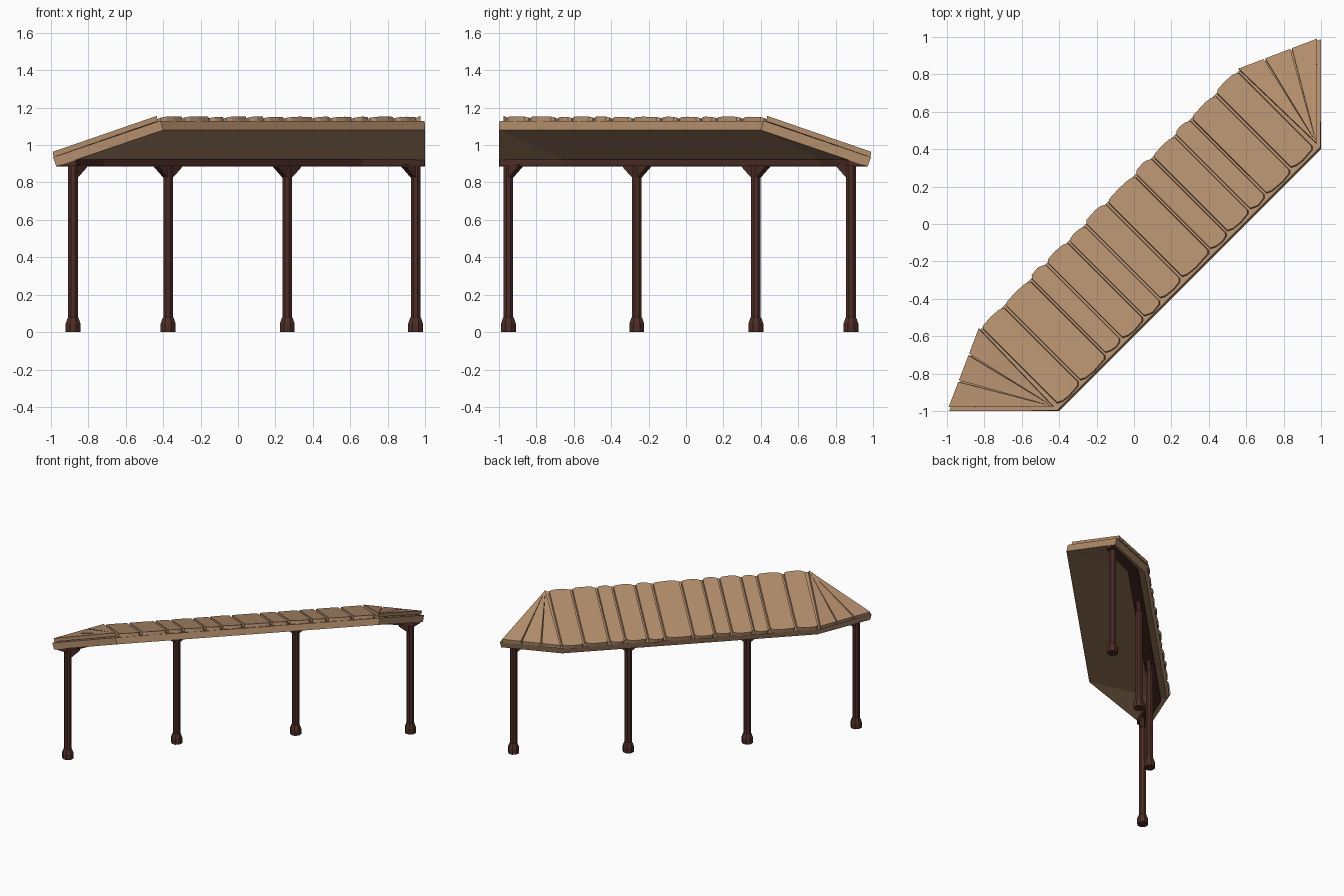
import bpy, bmesh, math, random
from mathutils import Vector

if "Cube" in bpy.data.objects:
    bpy.data.objects.remove(bpy.data.objects["Cube"])

random.seed(4)
S = math.sqrt(0.5)


def material(name, rgb):
    m = bpy.data.materials.new(name)
    m.diffuse_color = (*rgb, 1)
    m.use_nodes = True
    m.node_tree.nodes["Principled BSDF"].inputs["Base Color"].default_value = m.diffuse_color
    return m


WOOD = material("light_wood", (0.45, 0.27, 0.15))
DARK = material("dark_wood", (0.075, 0.027, 0.02))


# u runs along the diagonal roof, v runs from ridge to eave
def world(u, v, z):
    return Vector(((u - v) * S, (u + v) * S, z))


def uv(x, y):
    return (x + y) * S, (y - x) * S


def prism(name, bottom, top, mat, caps=None):
    """Solid between two matching rings of (u, v, z) points."""
    n = len(bottom)
    bm = bmesh.new()
    b = [bm.verts.new(world(*p)) for p in bottom]
    t = [bm.verts.new(world(*p)) for p in top]
    for cap in caps or [tuple(range(n))]:
        bm.faces.new([b[i] for i in reversed(cap)])
        bm.faces.new([t[i] for i in cap])
    for i in range(n):
        j = (i + 1) % n
        bm.faces.new((b[i], b[j], t[j], t[i]))
    bmesh.ops.recalc_face_normals(bm, faces=bm.faces)
    me = bpy.data.meshes.new(name)
    bm.to_mesh(me)
    bm.free()
    me.materials.append(mat)
    ob = bpy.data.objects.new(name, me)
    bpy.context.collection.objects.link(ob)
    return ob


def mirrored(half):
    return half + [(-u, v, z) for u, v, z in reversed(half)]


# Roof slab: sloped main panel with a hip triangle at each end
bottom = mirrored([(*uv(-0.40, -1), 1.08), (*uv(-0.972, -1), 0.885), (-0.965, 0.165, 0.885)])
top = mirrored([(*uv(-0.415, -0.998), 1.13), (*uv(-0.988, -1), 0.935), (-0.975, 0.182, 0.935)])
prism("roof_slab", bottom, top, WOOD, [(0, 1, 2), (0, 2, 3, 5), (3, 4, 5)])


def slab_z(v):
    return 1.13 - 0.328 * (v + 0.412)


# Roof planks of uneven width with clipped corners
cuts = [-0.975, -0.80, -0.60, -0.48, -0.315, -0.187, -0.025,
        0.19, 0.32, 0.49, 0.61, 0.80, 0.975]
for a, b in zip(cuts, cuts[1:]):
    a, b = a + 0.006, b - 0.006
    r0 = -0.40 + random.uniform(-0.005, 0.006)
    r1 = 0.186 + random.uniform(-0.006, 0.005)
    c = 0.014
    m = a + (b - a) * random.uniform(0.35, 0.65)
    ring = [(a, r0 + c), (a + 2 * c, r0), (m, r0 - 0.006), (b - c, r0), (b, r0 + c),
            (b, r1 - c), (b - 2 * c, r1), (m, r1 + 0.004), (a + c, r1), (a, r1 - c)]
    mid = (a + b) / 2
    prism("roof_plank", [(u, v, slab_z(v) - 0.002) for u, v in ring],
          [(mid + (u - mid) * 0.96, v + 0.006, slab_z(v) + 0.025) for u, v in ring], WOOD)

# Fan of wedge planks on each hip
apex = Vector((*uv(-0.43, -0.975), 1.13))
e0 = Vector((*uv(-0.825, -0.555), 0.938))
e1 = Vector((*uv(-0.995, -1.0), 0.938))
for side in (1, -1):
    for t0, t1 in ((0, 0.32), (0.32, 0.64), (0.64, 0.96)):
        tri = [apex, e0.lerp(e1, t0 + 0.01), e0.lerp(e1, t1 - 0.01)]
        top = [p + Vector((-0.003, 0.003, 0.026)) for p in tri]
        prism("hip_plank", [(side * p.x, p.y, p.z - 0.002) for p in tri],
              [(side * p.x, p.y, p.z) for p in top], WOOD)

# Eave beam following the bent outline
w = 0.04
inner = mirrored([(*uv(-0.906 + w, -0.998), 0), (-0.975, 0.078 - w, 0)])
outer = mirrored([(*uv(-0.906 - w, -0.998), 0), (-0.99, 0.078 + w, 0)])
ring = inner + outer[::-1]
caps = [(0, 1, 6, 7), (1, 2, 5, 6), (2, 3, 4, 5)]
prism("eave_beam", [(u, v, 0.888) for u, v, z in ring],
      [(u, v, 0.922) for u, v, z in ring], DARK, caps)


# Eight-sided posts with a flared foot
def post(u, v, dirs):
    c = world(u, v, 0)
    bm = bmesh.new()
    rings = []
    for r, z in ((0.043, 0), (0.043, 0.045), (0.032, 0.075), (0.028, 0.08), (0.028, 0.9)):
        rings.append([bm.verts.new(c + Vector((r * math.cos(k), r * math.sin(k), z)))
                      for k in [math.pi / 8 + i * math.pi / 4 for i in range(8)]])
    for lo, hi in zip(rings, rings[1:]):
        for i in range(8):
            j = (i + 1) % 8
            bm.faces.new((lo[i], lo[j], hi[j], hi[i]))
    bm.faces.new(rings[0][::-1])
    bm.faces.new(rings[-1])
    me = bpy.data.meshes.new("post")
    bm.to_mesh(me)
    bm.free()
    me.materials.append(DARK)
    bpy.context.collection.objects.link(bpy.data.objects.new("post", me))
    # Brackets under the beam
    for d in dirs:
        prof = [(0.015, 0.825), (0.03, 0.835), (0.088, 0.882), (0.088, 0.895), (0.015, 0.895)]
        prism("post_bracket", [(u + d * s, v - 0.018, z) for s, z in prof],
              [(u + d * s, v + 0.018, z) for s, z in prof], DARK)


for side in (1, -1):
    post(side * 0.45, 0.078, (1, -1))
    post(side * 1.295, -0.048, (-side,))
